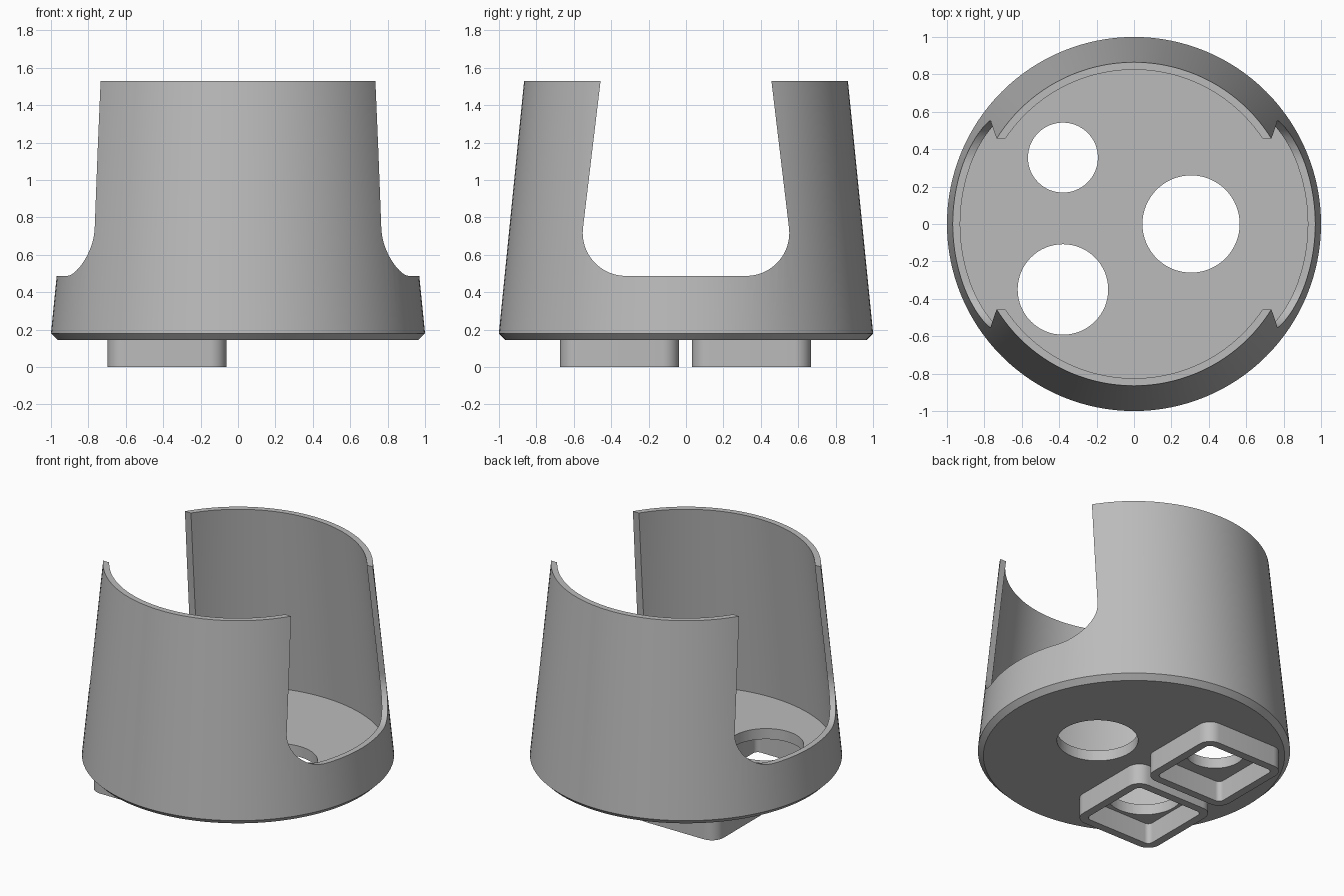
import bpy, bmesh
from math import pi, sin, cos, radians

cube = bpy.data.objects.get("Cube")
if cube:
    bpy.data.objects.remove(cube, do_unlink=True)

grey = bpy.data.materials.new("plain grey")
grey.use_nodes = True
COLOUR = (0.5, 0.5, 0.5, 1)
grey.diffuse_color = COLOUR
grey.node_tree.nodes["Principled BSDF"].inputs["Base Color"].default_value = COLOUR


def make_object(name, bm):
    bmesh.ops.remove_doubles(bm, verts=bm.verts, dist=1e-5)
    bmesh.ops.recalc_face_normals(bm, faces=bm.faces)
    mesh = bpy.data.meshes.new(name)
    bm.to_mesh(mesh)
    bm.free()
    mesh.materials.append(grey)
    obj = bpy.data.objects.new(name, mesh)
    bpy.context.collection.objects.link(obj)
    return obj


def select_only(obj):
    bpy.ops.object.select_all(action='DESELECT')
    obj.select_set(True)
    bpy.context.view_layer.objects.active = obj


def smooth(obj):
    select_only(obj)
    bpy.ops.object.shade_smooth_by_angle(angle=radians(25))


def lathe(name, profile, steps=128):
    bm = bmesh.new()
    verts = [bm.verts.new((r, 0, z)) for r, z in profile]
    edges = [bm.edges.new(pair) for pair in zip(verts, verts[1:])]
    bmesh.ops.spin(bm, geom=verts + edges, axis=(0, 0, 1), cent=(0, 0, 0),
                   angle=2 * pi, steps=steps)
    return make_object(name, bm)


def extrude(name, points, offset):
    bm = bmesh.new()
    face = bm.faces.new([bm.verts.new(p) for p in points])
    result = bmesh.ops.extrude_face_region(bm, geom=[face], use_keep_orig=True)
    moved = [v for v in result["geom"] if isinstance(v, bmesh.types.BMVert)]
    bmesh.ops.translate(bm, verts=moved, vec=offset)
    return make_object(name, bm)


def cut(obj, cutter):
    cutter.hide_render = True
    mod = obj.modifiers.new("cut", 'BOOLEAN')
    mod.operation = 'DIFFERENCE'
    mod.solver = 'EXACT'
    mod.object = cutter
    select_only(obj)
    bpy.ops.object.modifier_apply(modifier=mod.name)
    bpy.data.objects.remove(cutter, do_unlink=True)


def arc(cx, cy, r, start, end, steps):
    angles = [radians(start + (end - start) * i / steps) for i in range(steps + 1)]
    return [(cx + r * cos(a), cy + r * sin(a)) for a in angles]


def rounded_square(half, r):
    c = half - r
    corners = [(c, c, 0), (-c, c, 90), (-c, -c, 180), (c, -c, 270)]
    return [p for x, y, a in corners for p in arc(x, y, r, a, a + 90, 8)]


# Tapered cup with chamfered base and solid floor
FLOOR, BASE = 0.22, 0.145
cup = lathe("cup", [(0, BASE), (0.965, BASE), (1, 0.18), (0.865, 1.53),
                    (0.825, 1.53), (0.956, FLOOR), (0, FLOOR)])

# Slot through both sides, with rounded lower corners
half = arc(0.322, 0.717, 0.23, -90, 6, 16) + [(0.448, 1.6)]
outline = half + [(-y, z) for y, z in reversed(half)]
cut(cup, extrude("slot_cutter", [(-1.2, y, z) for y, z in outline], (2.4, 0, 0)))

# Three holes through the floor
for x, y, r in [(0.305, 0, 0.26), (-0.38, 0.355, 0.187), (-0.38, -0.35, 0.242)]:
    ring = arc(x, y, r, 0, 360, 64)[:-1]
    cut(cup, extrude("hole_cutter", [(px, py, 0.05) for px, py in ring], (0, 0, 0.25)))
smooth(cup)


# Square sockets under the two smaller holes
def socket(name, x, y):
    bm = bmesh.new()
    loops = []
    for size, r, z in [(0.318, 0.09, 0), (0.318, 0.09, BASE + 0.005),
                       (0.262, 0.034, BASE + 0.005), (0.262, 0.034, 0)]:
        loops.append([bm.verts.new((x + px, y + py, z))
                      for px, py in rounded_square(size, r)])
    count = len(loops[0])
    for a, b in zip(loops, loops[1:] + loops[:1]):
        for i in range(count):
            j = (i + 1) % count
            bm.faces.new((a[i], a[j], b[j], b[i]))
    smooth(make_object(name, bm))


socket("front_socket", -0.38, -0.355)
socket("back_socket", -0.38, 0.35)
